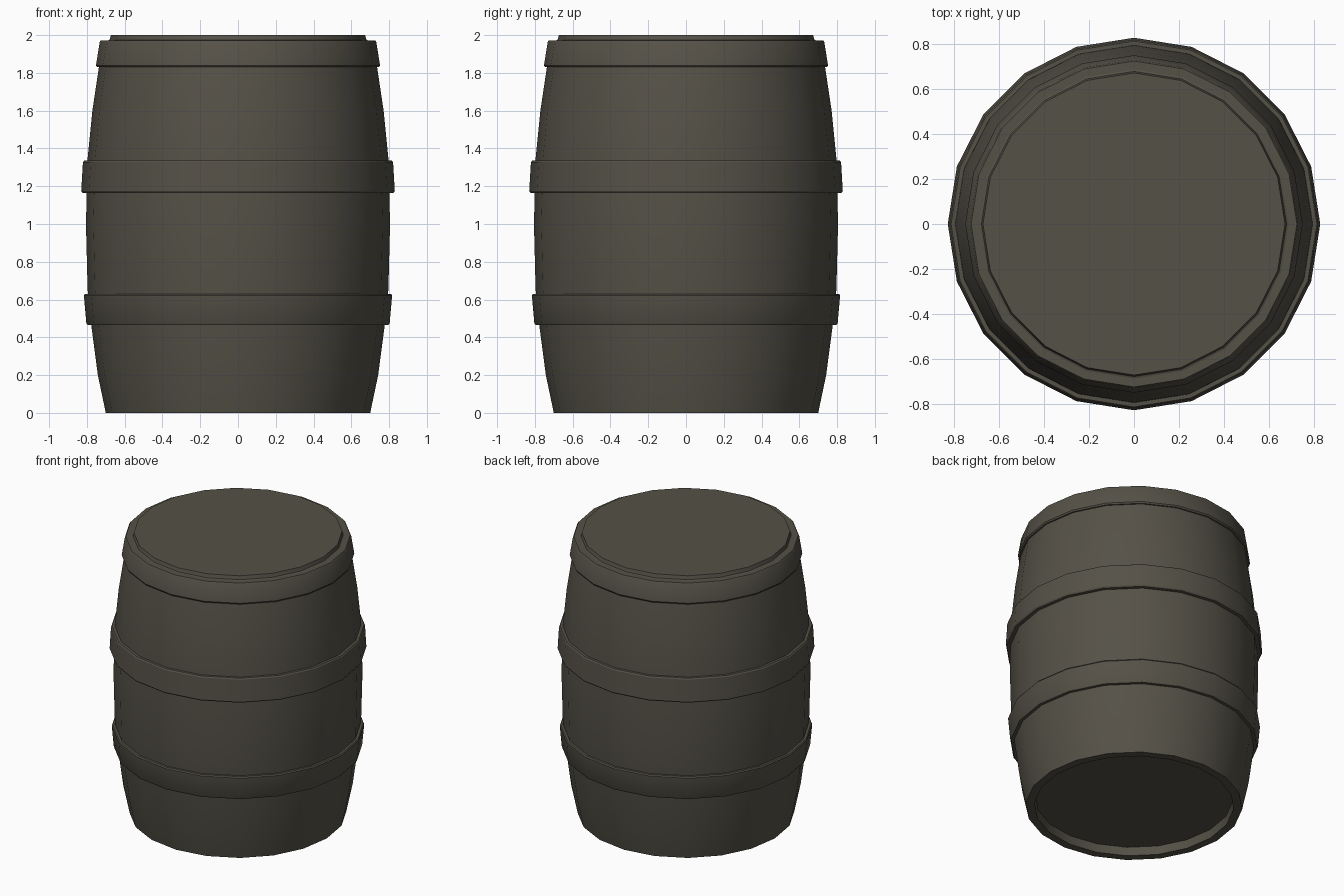
import bpy, bmesh, math

if "Cube" in bpy.data.objects:
    bpy.data.objects.remove(bpy.data.objects["Cube"])

SIDES = 20

mat = bpy.data.materials.new("dark weathered wood")
mat.diffuse_color = (0.09, 0.082, 0.063, 1)
mat.use_nodes = True
mat.node_tree.nodes["Principled BSDF"].inputs["Base Color"].default_value = mat.diffuse_color


def lathe(name, profile, closed=False):
    """Revolve (radius, z) points; an open profile gets both ends filled."""
    bm = bmesh.new()
    rings = []
    for r, z in profile:
        rings.append([bm.verts.new((r * math.cos(2 * math.pi * i / SIDES),
                                    r * math.sin(2 * math.pi * i / SIDES), z))
                      for i in range(SIDES)])
    pairs = list(zip(rings, rings[1:]))
    if closed:
        pairs.append((rings[-1], rings[0]))
    else:
        bm.faces.new(rings[0][::-1])
        bm.faces.new(rings[-1])
    for a, b in pairs:
        for i in range(SIDES):
            j = (i + 1) % SIDES
            bm.faces.new((a[i], a[j], b[j], b[i]))
    bmesh.ops.recalc_face_normals(bm, faces=bm.faces)
    mesh = bpy.data.meshes.new(name)
    bm.to_mesh(mesh)
    bm.free()
    mesh.materials.append(mat)
    obj = bpy.data.objects.new(name, mesh)
    bpy.context.collection.objects.link(obj)
    bpy.ops.object.select_all(action='DESELECT')
    obj.select_set(True)
    bpy.context.view_layer.objects.active = obj
    bpy.ops.object.shade_smooth_by_angle(angle=math.radians(30))
    return obj


# bulging body with a recessed underside and a raised lid
lathe("barrel_body", [(0.64, 0.06), (0.645, 0), (0.70, 0), (0.742, 0.2),
                      (0.775, 0.45), (0.796, 0.65), (0.805, 1.0),
                      (0.796, 1.35), (0.771, 1.6), (0.735, 1.84),
                      (0.71, 1.965), (0.68, 1.975), (0.673, 2.0)])


# hoops: bottom z and radius, top z and radius, inner radius
def hoop(name, z0, r0, z1, r1, inner):
    lathe(name, [(inner, z0), (r0 - 0.006, z0), (r0, z0 + 0.01),
                 (r1, z1 - 0.008), (r1 - 0.006, z1), (inner, z1)], closed=True)


hoop("lower_hoop", 0.465, 0.803, 0.63, 0.816, 0.74)
hoop("middle_hoop", 1.165, 0.83, 1.335, 0.821, 0.76)
hoop("top_hoop", 1.83, 0.752, 1.972, 0.732, 0.66)
